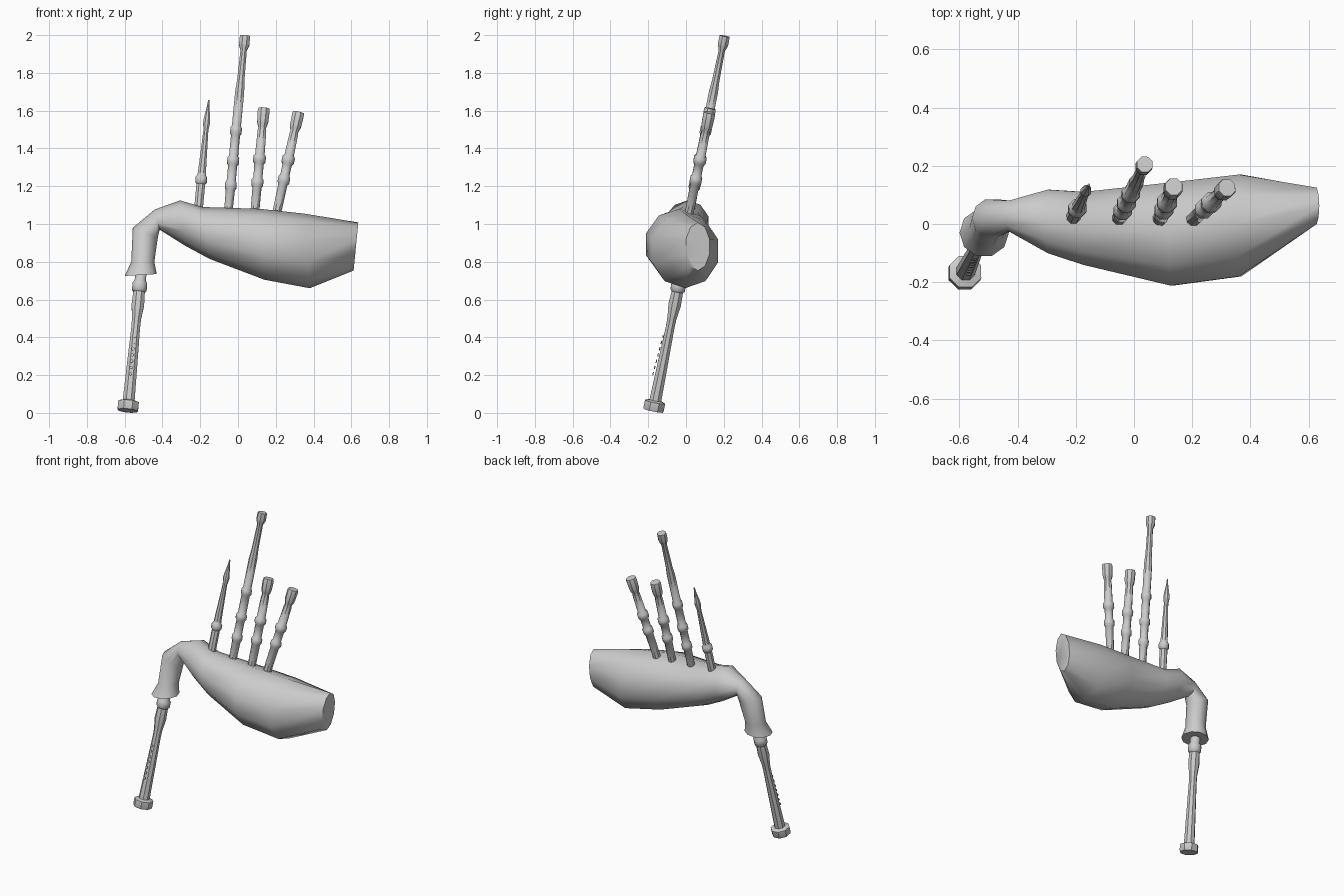
import bpy, bmesh, math
from mathutils import Vector

if "Cube" in bpy.data.objects:
    bpy.data.objects.remove(bpy.data.objects["Cube"])


def finish(name, bm, angle=40):
    bmesh.ops.recalc_face_normals(bm, faces=bm.faces)
    me = bpy.data.meshes.new(name)
    bm.to_mesh(me)
    bm.free()
    ob = bpy.data.objects.new(name, me)
    bpy.context.collection.objects.link(ob)
    bpy.ops.object.select_all(action='DESELECT')
    ob.select_set(True)
    bpy.context.view_layer.objects.active = ob
    bpy.ops.object.shade_smooth_by_angle(angle=math.radians(angle))
    return ob


def skin(bm, rings):
    n = len(rings[0])
    loops = [[bm.verts.new(p) for p in r] for r in rings]
    for a, b in zip(loops, loops[1:]):
        for i in range(n):
            j = (i + 1) % n
            bm.faces.new((a[i], a[j], b[j], b[i]))
    bm.faces.new(loops[0])
    bm.faces.new(loops[-1])


def turned(name, p0, p1, profile, sides=8):
    """Lathe along the line p0-p1; profile is (world height, radius)."""
    p0, p1 = Vector(p0), Vector(p1)
    d = p1 - p0
    q = Vector((0, 0, 1)).rotation_difference(d)
    rings = []
    for z, r in profile:
        c = p0 + d * ((z - p0.z) / d.z)
        rings.append([c + q @ Vector((r * math.cos(t), r * math.sin(t), 0))
                      for t in [math.tau * (k + .5) / sides for k in range(sides)]])
    bm = bmesh.new()
    skin(bm, rings)
    return finish(name, bm)


def collar(z, r, body):
    return [(z - .025, body), (z - .014, r), (z + .012, r), (z + .022, body)]


# Bag with bent neck: outer x,z / inner x,z / y range of each section
sections = [
    (-.600, .725, -.430, .735, -.110, .050),
    (-.565, .800, -.443, .800, -.075, .050),
    (-.557, .980, -.424, .930, -.045, .085),
    (-.440, 1.077, -.415, .970, -.025, .080),
    (-.306, 1.125, -.280, .885, -.100, .118),
    (-.190, 1.090, -.150, .815, -.140, .110),
    (.120, 1.080, .140, .705, -.212, .143),
    (.350, 1.055, .380, .660, -.180, .170),
    (.637, 1.008, .612, .753, .000, .125),
]
rings = []
N = 10
for xo, zo, xi, zi, y0, y1 in sections:
    mid = Vector(((xo + xi) / 2, (y0 + y1) / 2, (zo + zi) / 2))
    up = Vector(((xo - xi) / 2, 0, (zo - zi) / 2))
    side = Vector((0, (y1 - y0) / 2 / .951, 0))
    rings.append([mid + up * math.cos(math.tau * k / N) + side * math.sin(math.tau * k / N)
                  for k in range(N)])
bm = bmesh.new()
skin(bm, rings)
finish("bag", bm, 55)

# Chanter
c0, c1 = Vector((-.584, -.173, .012)), Vector((-.512, -.022, .76))
turned("chanter", c0, c1, [
    (.012, .055), (.02, .059), (.058, .059), (.066, .034), (.25, .030), (.45, .025),
    (.50, .026), (.57, .036), (.64, .033), (.65, .042), (.685, .042), (.70, .032), (.76, .032)])

# Finger holes as small discs just off the front of the chanter
axis = (c1 - c0).normalized()
front = (Vector((-.12, -1, 0)) - axis * axis.dot(Vector((-.12, -1, 0)))).normalized()
bm = bmesh.new()
for k in range(7):
    t = .25 + k * .045
    c = c0.lerp(c1, t) + front * (.040 - .012 * k / 6)
    m = front.to_track_quat('Z', 'Y').to_matrix().to_4x4()
    m.translation = c
    bmesh.ops.create_cone(bm, cap_ends=True, segments=8, radius1=.009, radius2=.009,
                          depth=.004, matrix=m)
finish("finger_holes", bm)

# Blowpipe
turned("blowpipe", (-.212, .017, 1.05), (-.155, .135, 1.655),
       [(1.05, .025), (1.20, .025)] + collar(1.235, .033, .024) +
       [(1.27, .023), (1.50, .014), (1.535, .020), (1.56, .018), (1.62, .007), (1.655, .004)])

# Bass drone
turned("bass_drone", (-.053, .015, 1.05), (.037, .205, 1.995),
       [(1.05, .024)] + collar(1.205, .033, .026) + collar(1.335, .034, .026) +
       collar(1.495, .033, .026) + [(1.70, .026), (1.76, .021), (1.92, .018),
                                    (1.94, .027), (1.95, .030), (1.995, .029)])

# Two tenor drones
for name, p0, p1, za, zb in [
        ("tenor_drone_inner", (.088, .015, 1.05), (.137, .128, 1.612), 1.22, 1.345),
        ("tenor_drone_outer", (.203, .015, 1.05), (.320, .125, 1.590), 1.235, 1.34)]:
    h = p1[2]
    turned(name, p0, p1, [(1.05, .025)] + collar(za, .034, .026) + collar(zb, .036, .027) +
           [(h - .12, .025), (h - .10, .022), (h - .085, .028), (h - .07, .032),
            (h - .012, .034), (h, .031)])
